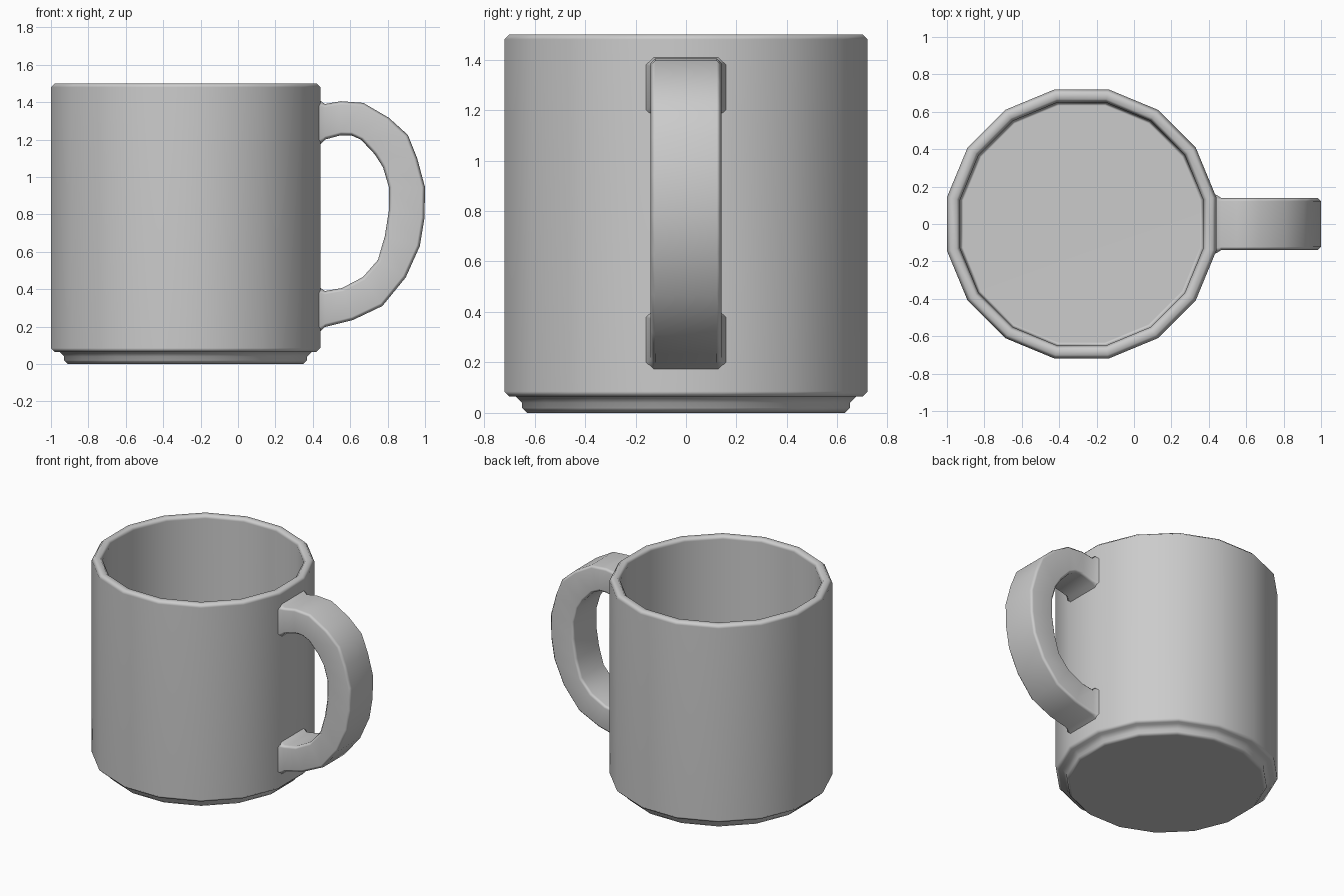
import bpy, bmesh, math

if "Cube" in bpy.data.objects:
    bpy.data.objects.remove(bpy.data.objects["Cube"])

SIDES = 16
CX = -0.28


def finish(name, bm):
    bmesh.ops.recalc_face_normals(bm, faces=bm.faces)
    mesh = bpy.data.meshes.new(name)
    bm.to_mesh(mesh)
    bm.free()
    ob = bpy.data.objects.new(name, mesh)
    bpy.context.collection.objects.link(ob)
    bpy.ops.object.select_all(action='DESELECT')
    ob.select_set(True)
    bpy.context.view_layer.objects.active = ob
    bpy.ops.object.shade_smooth_by_angle(angle=math.radians(60))
    # large faces dominate the normals, so chamfers read as soft bevels
    mod = ob.modifiers.new("soft_bevels", 'WEIGHTED_NORMAL')
    mod.keep_sharp = True
    return ob


def loft(name, rings):
    bm = bmesh.new()
    loops = [[bm.verts.new(p) for p in ring] for ring in rings]
    n = len(loops[0])
    for a, b in zip(loops, loops[1:]):
        for i in range(n):
            j = (i + 1) % n
            bm.faces.new((a[i], a[j], b[j], b[i]))
    bm.faces.new(loops[0])
    bm.faces.new(loops[-1])
    return finish(name, bm)


# Cup: outer foot, wall, rim, then inner wall and floor (flat-to-centre radius, z)
profile = [(0.63, 0), (0.65, 0.02), (0.65, 0.04), (0.675, 0.065), (0.70, 0.065),
           (0.72, 0.085), (0.72, 1.48), (0.70, 1.5), (0.668, 1.5), (0.65, 1.48),
           (0.65, 0.10), (0.632, 0.08)]


def cup_ring(apothem, z):
    r = apothem / math.cos(math.pi / SIDES)
    angles = [(k + 0.5) * math.tau / SIDES for k in range(SIDES)]
    return [(CX + r * math.cos(a), r * math.sin(a), z) for a in angles]


loft("cup_body", [cup_ring(r, z) for r, z in profile])

# Handle: matching outer and inner outline points (x, z), top to bottom
outer = [(0.465, 1.39), (0.55, 1.405), (0.67, 1.396), (0.807, 1.316), (0.908, 1.225),
         (0.958, 1.10), (1.0, 0.945), (0.997, 0.78), (0.972, 0.63), (0.897, 0.463),
         (0.772, 0.31), (0.614, 0.235), (0.465, 0.198)]
inner = [(0.465, 1.20), (0.55, 1.223), (0.604, 1.223), (0.657, 1.20), (0.732, 1.12),
         (0.775, 1.052), (0.807, 0.945), (0.807, 0.823), (0.785, 0.684), (0.748, 0.556),
         (0.668, 0.465), (0.556, 0.406), (0.465, 0.39)]


def handle_ring(o, i, half=0.14, c=0.018):
    d = math.dist(o, i)

    def at(t, y):
        return (o[0] + (i[0] - o[0]) * t / d, y, o[1] + (i[1] - o[1]) * t / d)
    h = half
    return [at(0, -h + c), at(0, h - c), at(c, h), at(d - c, h),
            at(d, h - c), at(d, -h + c), at(d - c, -h), at(c, -h)]


# Flared roots sink slightly into the wall
rings = [handle_ring((x, 1.41), (x, 1.17), 0.158, 0.03) for x in (0.41, 0.437)]
rings += [handle_ring(o, i) for o, i in zip(outer, inner)]
rings += [handle_ring((x, 0.17), (x, 0.41), 0.158, 0.03) for x in (0.437, 0.41)]
loft("handle", rings)
